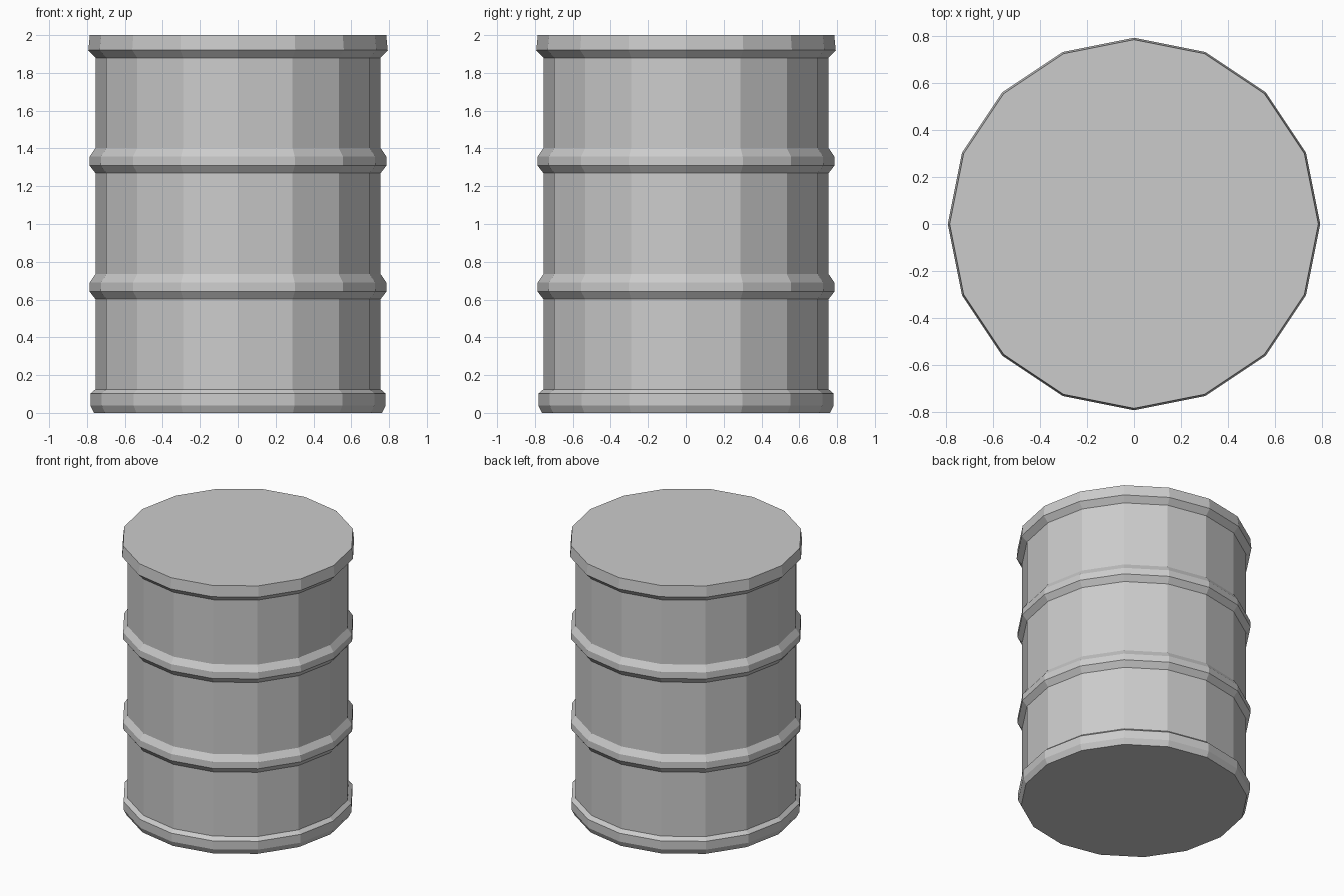
import bpy
import bmesh
from math import cos, sin, pi

SIDES = 16
BODY = 0.755

if "Cube" in bpy.data.objects:
    bpy.data.objects.remove(bpy.data.objects["Cube"], do_unlink=True)

# Plain grey metal
grey = bpy.data.materials.new("grey_metal")
grey.use_nodes = True
colour = (0.6, 0.6, 0.6, 1.0)
grey.diffuse_color = colour
grey.node_tree.nodes["Principled BSDF"].inputs["Base Color"].default_value = colour


def lathe(name, profile):
    """Turn a (radius, height) profile into a closed faceted solid."""
    bm = bmesh.new()
    rings = [[bm.verts.new((r * cos(2 * pi * i / SIDES), r * sin(2 * pi * i / SIDES), z))
              for i in range(SIDES)] for r, z in profile]
    for low, high in zip(rings, rings[1:]):
        for i in range(SIDES):
            j = (i + 1) % SIDES
            bm.faces.new((low[i], low[j], high[j], high[i]))
    bm.faces.new(rings[0][::-1])
    bm.faces.new(rings[-1])
    mesh = bpy.data.meshes.new(name)
    bm.to_mesh(mesh)
    bm.free()
    mesh.materials.append(grey)
    obj = bpy.data.objects.new(name, mesh)
    bpy.context.collection.objects.link(obj)
    return obj


def hoop(z):
    """Raised reinforcing band centred on height z."""
    return [(BODY, z - 0.067), (0.787, z - 0.026), (0.785, z + 0.022), (BODY, z + 0.066)]


# Base rim, two hoops and flared lid rim along one drum wall
base_rim = [(0.762, 0), (0.782, 0.04), (0.782, 0.102), (BODY, 0.125)]
lid_rim = [(BODY, 1.88), (0.793, 1.92), (0.785, 2.0)]
lathe("drum", base_rim + hoop(0.669) + hoop(1.336) + lid_rim)
